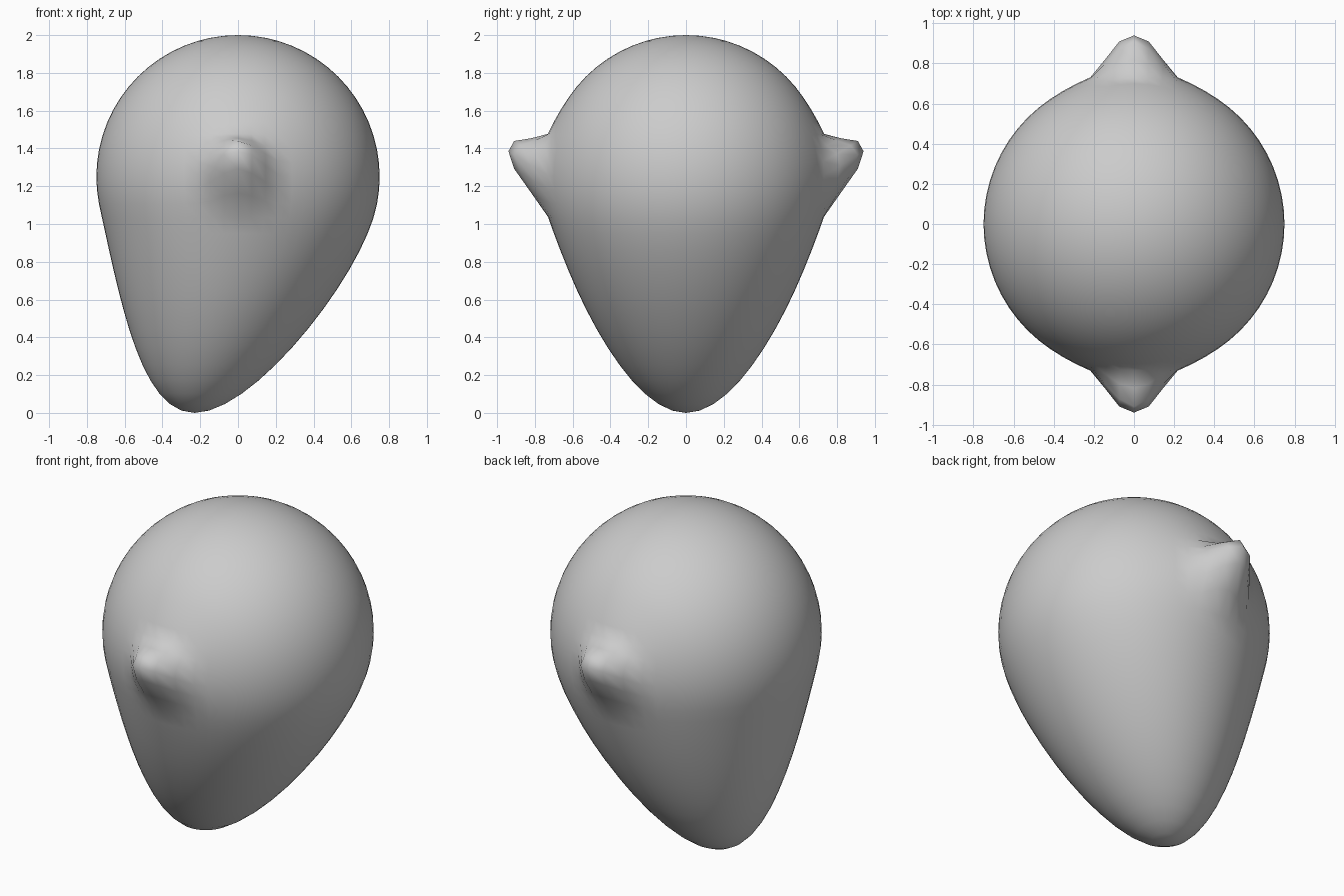
import bpy, bmesh
from mathutils import Vector

if "Cube" in bpy.data.objects:
    bpy.data.objects.remove(bpy.data.objects["Cube"])

R = 0.75
CENTRE = Vector((0, 0, 1.25))


def chin_weight(d):
    # smooth falloff from the bottom pole
    t = min(d / 0.94, 1)
    return 1 - 3 * t * t + 2 * t ** 3


def ear_weight(d):
    # pointed falloff with a soft flared base
    pts = [(0, 1), (0.0735, 0.86), (0.147, 0.43), (0.22, 0.07), (0.3, 0.03), (0.4, 0)]
    for (a, wa), (b, wb) in zip(pts, pts[1:]):
        if d <= b:
            return wa + (wb - wa) * (d - a) / (b - a)
    return 0


# round skull
bm = bmesh.new()
bmesh.ops.create_uvsphere(bm, u_segments=64, v_segments=32, radius=R)

# pull the chin down and forward, and an ear out on each side
for v in bm.verts:
    p = v.co.copy()
    move = Vector((-0.23, 0, -0.5)) * chin_weight((p - Vector((0, 0, -R))).length)
    for side in (-1, 1):
        w = ear_weight((p - Vector((0, side * R, 0))).length)
        move += Vector((0, side * 0.19, 0.135)) * w
    v.co = p + move + CENTRE

for f in bm.faces:
    f.smooth = True

mesh = bpy.data.meshes.new("head")
bm.to_mesh(mesh)
bm.free()
head = bpy.data.objects.new("head", mesh)
bpy.context.collection.objects.link(head)
